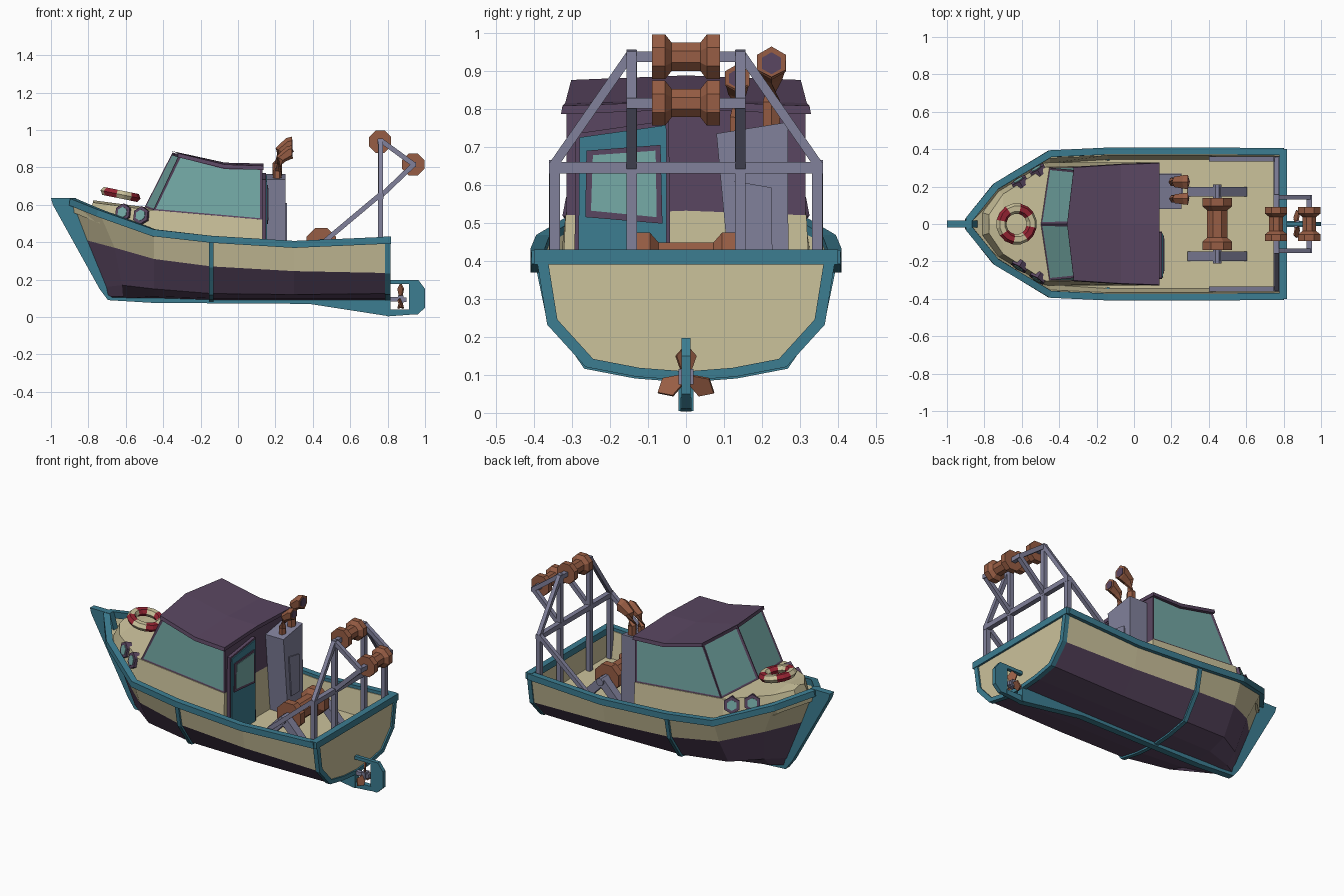
import bpy, bmesh, math
from mathutils import Vector, Matrix

if "Cube" in bpy.data.objects:
    bpy.data.objects.remove(bpy.data.objects["Cube"])

def material(name, col):
    m = bpy.data.materials.new(name)
    m.diffuse_color = (*col, 1)
    m.use_nodes = True
    m.node_tree.nodes["Principled BSDF"].inputs["Base Color"].default_value = m.diffuse_color
    return m

CREAM = material("cream", (.60, .54, .33))
TEAL = material("teal", (.045, .205, .283))
PURPLE = material("purple", (.102, .062, .12))
GLASS = material("glass", (.18, .41, .39))
BROWN = material("brown", (.31, .11, .058))
GREY = material("grey", (.22, .22, .33))
RED = material("red", (.30, .017, .032))

def mesh(name, verts, faces, mats, idx=None, inset=()):
    bm = bmesh.new()
    vs = [bm.verts.new(v) for v in verts]
    fs = [bm.faces.new([vs[i] for i in f]) for f in faces]
    for i, f in enumerate(fs):
        f.material_index = idx[i] if idx else 0
    bmesh.ops.recalc_face_normals(bm, faces=bm.faces[:])
    for i in inset:  # inset panes take the second material
        bmesh.ops.inset_individual(bm, faces=[fs[i]], thickness=.018, depth=-.004)
        fs[i].material_index = 1
    me = bpy.data.meshes.new(name)
    bm.to_mesh(me)
    bm.free()
    for m in mats:
        me.materials.append(m)
    ob = bpy.data.objects.new(name, me)
    bpy.context.collection.objects.link(ob)
    return ob

def rings(name, rr, mats, rule=None):
    # skin a list of equal closed rings, capped at both ends
    n = len(rr[0])
    verts = [v for r in rr for v in r]
    faces, idx = [], []
    for i in range(len(rr) - 1):
        for j in range(n):
            k = (j + 1) % n
            faces.append((i*n + j, i*n + k, i*n + n + k, i*n + n + j))
            idx.append(rule(j, n) if rule else 0)
    faces += [tuple(range(n)), tuple(range(len(verts) - n, len(verts)))]
    return mesh(name, verts, faces, mats, idx + [0, 0])

def loft(name, halves, mats, rule=None):
    # half sections start and end on y = 0 and are mirrored
    return rings(name, [h + [(x, -y, z) for x, y, z in h[-2:0:-1]] for h in halves], mats, rule)

def prism(name, pts, axis, lo, hi, mat):
    f = (lambda p, t: (t, p[0], p[1])) if axis == 'x' else (lambda p, t: (p[0], t, p[1]))
    return rings(name, [[f(p, t) for p in pts] for t in (lo, hi)], [mat])

def tube(name, pts, radii, n, mat):
    pts = [Vector(p) for p in pts]
    if not isinstance(radii, (list, tuple)):
        radii = [radii] * len(pts)
    out = []
    for i, p in enumerate(pts):
        d = (pts[min(i + 1, len(pts) - 1)] - pts[max(i - 1, 0)]).normalized()
        u = d.cross(Vector((1, 0, 0)) if abs(d.z) > .9 else Vector((0, 0, 1))).normalized()
        v = u.cross(d)
        out.append([p + radii[i] * (u*math.cos(a) + v*math.sin(a))
                    for a in (2*math.pi*(k + .5)/n for k in range(n))])
    return rings(name, out, [mat])

def bar(name, a, b, w, mat=GREY):
    return tube(name, [a, b], w / math.sqrt(2), 4, mat)

# Hull: sheer, waterline, chine, keel height, deck edge (y, z)
ST = [((-.885, .02, .615), (-.81, .015, .41), (-.71, .012, .16), .10, (.01, .56)),
      ((-.74, .20, .555), (-.66, .175, .37), (-.62, .12, .17), .10, (.165, .50)),
      ((-.45, .375, .45), (-.45, .32, .31), (-.45, .23, .15), .10, (.325, .39)),
      ((-.14, .39, .415), (-.14, .36, .27), (-.14, .26, .125), .09, (.345, .26)),
      ((.30, .39, .388), (.30, .363, .245), (.30, .26, .12), .09, (.345, .25)),
      ((.80, .388, .41), (.80, .36, .235), (.80, .26, .125), .09, (.34, .25))]

def section(s):
    a, w, c, zk, _ = s
    return [a, w, c, (c[0] + .005, c[1]*.5, zk + .01), (c[0] + .01, 0, zk)]

halves = []
for s in ST:
    x, y, z = s[0]
    dy, dz = s[4]
    halves.append([(x, 0, dz), (x, dy, dz), (x, y*.94, z)] + section(s))
loft("hull", halves, [CREAM, PURPLE], lambda j, n: 1 if 4 <= min(j, n - 1 - j) else 0)

def outline(s, k):
    z0 = s[0][2]
    h = [(p[1]*k, z0 - (z0 - p[2])*k) for p in section(s)]
    return h + [(-y, z) for y, z in h[-2::-1]]

prism("transom", outline(ST[5], 1), 'x', .785, .806, CREAM)
prism("transom_edging", outline(ST[5], 1.015) + outline(ST[5], .94)[::-1], 'x', .787, .815, TEAL)
prism("hull_rib", outline(ST[3], 1.03) + outline(ST[3], .97)[::-1], 'x', -.155, -.13, TEAL)

# Teal rail, stem and keel
side = [s[0] for s in ST][::-1]
tube("rail", side + [(x, -y, z) for x, y, z in side[::-1]], .0265, 4, TEAL)
bar("stern_rail", (.798, -.4, .41), (.798, .4, .41), .04, TEAL)
prism("stem_and_keel", [(-1, .635), (-.99, .6), (-.74, .15), (-.695, .09), (-.45, .075), (.38, .07),
      (.8, .005), (.815, .005), (.815, .1), (.38, .105), (-.45, .115), (-.67, .13),
      (-.8, .42), (-.865, .635)], 'y', -.02, .02, TEAL)

# Cream foredeck trunk and cabin base: x, y top, z top, x, y, z bottom
T = [(-.775, .05, .612, -.81, .06, .53), (-.70, .16, .602, -.725, .175, .49),
     (-.47, .305, .572, -.48, .33, .40), (.13, .317, .52, .13, .33, .24)]
loft("cabin_base", [[(a, 0, c + .012), (a, b, c), (d, e, f), (d, 0, f)] for a, b, c, d, e, f in T], [CREAM])

# Cabin with inset panes
CV = [(-.50, 0, .585), (-.35, 0, .88)]
for s in (1, -1):
    CV += [(-.455, .302*s, .568), (.13, .315*s, .515), (-.315, .288*s, .868),
           (-.07, .305*s, .808), (.13, .315*s, .80)]
mesh("cabin", CV, [(0, 2, 4, 1), (0, 7, 9, 1), (2, 3, 6, 5, 4), (7, 8, 11, 10, 9), (3, 8, 11, 6),
     (1, 4, 5, 10, 9), (5, 6, 11, 10), (0, 2, 3, 8, 7)], [PURPLE, GLASS], inset=(0, 1, 2, 3))
R = [(-.358, .888, -.322, .302, .876), (-.07, .825, -.07, .318, .815), (.135, .82, .135, .325, .808)]
loft("roof", [[(a, 0, b), (c, d, e), (c, d + .004, e - .022), (a, 0, b - .022)] for a, b, c, d, e in R], [PURPLE])

# Door
prism("door_frame", [(-.295, .25), (-.29, .735), (-.045, .77), (-.04, .25)], 'x', .12, .15, PURPLE)
prism("door", [(-.285, .255), (-.28, .725), (-.052, .757), (-.05, .255)], 'x', .14, .156, TEAL)
prism("door_window_frame", [(-.265, .515), (-.262, .69), (-.067, .705), (-.062, .498)], 'x', .15, .161, PURPLE)
prism("door_glass", [(-.25, .532), (-.245, .678), (-.08, .69), (-.077, .515)], 'x', .155, .164, GLASS)

# Engine casing and exhausts
prism("engine_casing", [(.125, .25), (.27, .25), (.268, .765), (.08, .735)], 'x', .132, .255, GREY)
prism("casing_panel", [(.15, .36), (.228, .36), (.225, .593), (.128, .61)], 'x', .25, .262, GREY)
for y, dz, k in ((.135, -.04, .85), (.225, 0, 1)):
    P = [(.21, y, .70), (.21, y, .82 + dz), (.228, y, .885 + dz), (.278, y, .92 + dz), (.288, y, .92 + dz)]
    tube("exhaust", P, [r*k for r in (.026, .026, .032, .042, .044)], 6, BROWN)
    tube("exhaust_opening", [(.28, y, .92 + dz), (.291, y, .92 + dz)], .029*k, 6, PURPLE)

# Life ring with alternating bands
N, M = 16, 6
verts = []
for i in range(N):
    a = 2*math.pi*(i + .5)/N
    for j in range(M):
        b = 2*math.pi*j/M
        r = .083 + .028*math.cos(b)
        verts.append((r*math.cos(a), r*math.sin(a), .025*math.sin(b)))
faces = [(i*M + j, i*M + (j+1) % M, (i+1) % N*M + (j+1) % M, (i+1) % N*M + j)
         for i in range(N) for j in range(M)]
ring = mesh("life_ring", verts, faces, [CREAM, RED], [((f // M + 1) // 2) % 2 for f in range(N*M)])
ring.matrix_world = Matrix.Translation((-.628, 0, .655)) @ Matrix.Rotation(.2, 4, 'Y')

# Portholes
for s in (1, -1):
    for x, y, z in ((-.61, .222, .555), (-.513, .284, .54)):
        c, d = Vector((x, y*s, z)), Vector((-.52, .82*s, .22)).normalized()
        tube("porthole_frame", [c - d*.02, c + d*.016], .05, 6, PURPLE)
        tube("porthole_glass", [c, c + d*.019], .031, 6, GLASS)

def spool(name, x, z, half, wide, flange, core):
    ys = [-half, wide - half, 1.5*wide - half]
    tube(name, [(x, y, z) for y in ys + [-y for y in ys[::-1]]],
         [flange, flange, core, core, flange, flange], 8, BROWN)

# Gantry with two net drums
for s in (1, -1):
    bar("gantry_post", (.762, .143*s, .25), (.762, .143*s, .955), .028)
    bar("gantry_side_post", (.762, .345*s, .25), (.762, .345*s, .65), .028)
    bar("gantry_shoulder", (.762, .35*s, .65), (.762, .145*s, .945), .024)
    bar("gantry_stay", (.41, .347*s, .36), (.762, .347*s, .655), .026)
    bar("gantry_arm_low", (.762, .143*s, .645), (.94, .143*s, .815), .026)
    bar("gantry_arm_high", (.762, .143*s, .945), (.94, .143*s, .815), .026)
bar("gantry_beam", (.762, -.36, .645), (.762, .36, .645), .03)
for x, z in ((.76, .937), (.937, .815)):
    bar("drum_axle", (x, -.156, z), (x, .156, z), .027)
    spool("net_drum", x, z, .09, .035, .064, .04)

# Deck winch
spool("winch_drum", .445, .395, .14, .045, .086, .058)
tube("winch_axle", [(.445, -.21, .395), (.445, .21, .395)], .024, 8, GREY)
for s in (1, -1):
    for dx in (-.14, .14):
        bar("winch_leg", (.445 + dx, .172*s, .25), (.445, .172*s, .395), .05)

# Rudder, propeller and shaft
prism("rudder", [(.915, .197), (.965, .197), (1, .15), (1, .05), (.96, .012), (.915, .012)], 'y', -.012, .012, TEAL)
prism("rudder_top_arm", [(.80, .177), (.92, .177), (.92, .197), (.80, .197)], 'y', -.011, .011, TEAL)
prism("rudder_heel", [(.80, .003), (.92, .012), (.92, .04), (.80, .04)], 'y', -.015, .015, TEAL)
bar("propeller_shaft", (.68, 0, .098), (.90, 0, .093), .024)
bar("propeller_hub", (.855, 0, .095), (.885, 0, .095), .04)
for k in range(3):
    b = prism("propeller_blade", [(-.008, 0), (.008, 0), (.03, .055), (0, .085), (-.03, .055)], 'x', -.004, .004, BROWN)
    b.matrix_world = (Matrix.Translation((.87, 0, .095)) @ Matrix.Rotation(k*2*math.pi/3, 4, 'X')
                      @ Matrix.Rotation(.5, 4, 'Z'))
